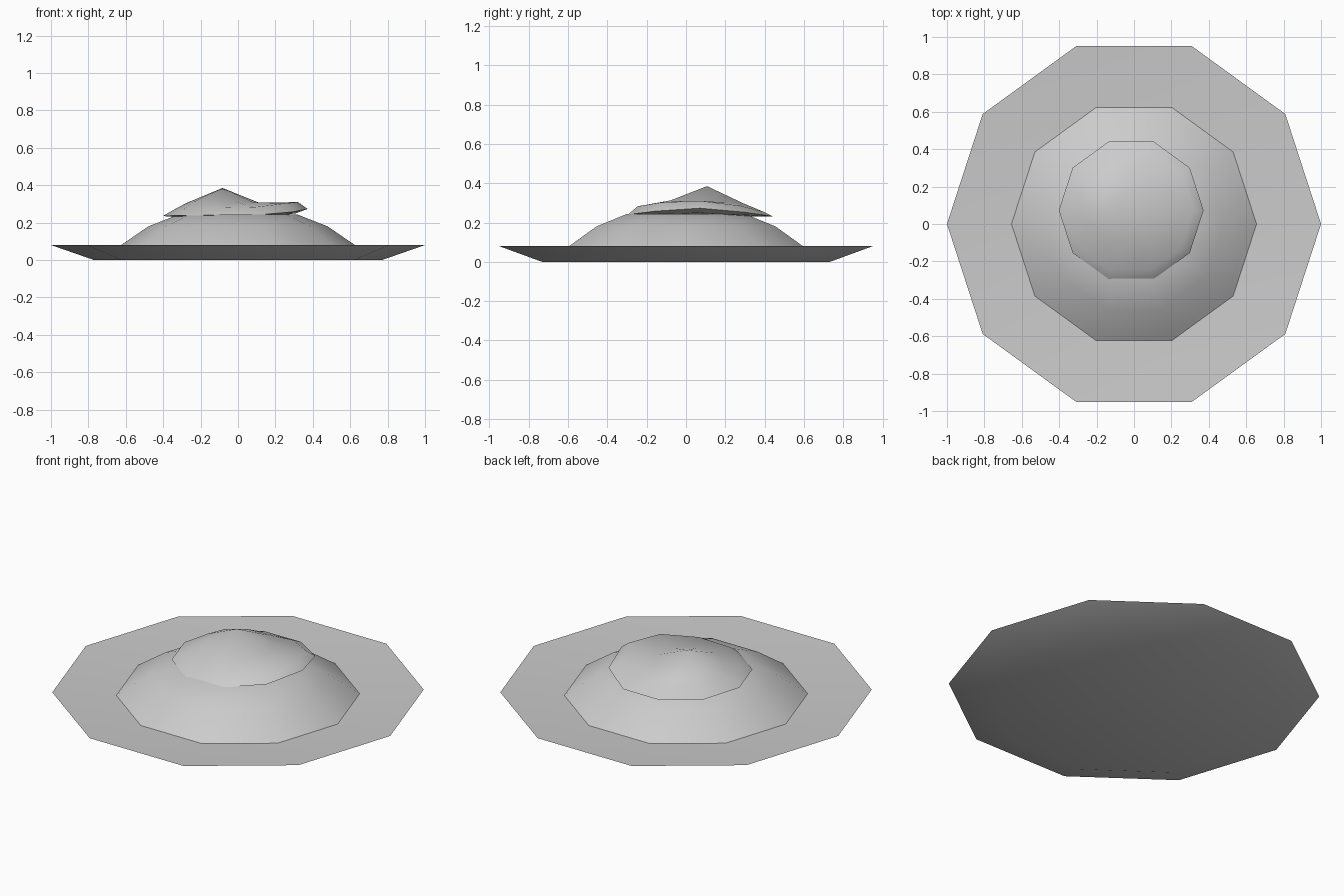
import bpy
import bmesh
from math import cos, sin, tau, radians

SIDES = 10

cube = bpy.data.objects.get("Cube")
if cube:
    bpy.data.objects.remove(cube, do_unlink=True)

grey = bpy.data.materials.new("plain_grey")
grey.use_nodes = True
colour = (0.6, 0.6, 0.6, 1)
grey.diffuse_color = colour
grey.node_tree.nodes["Principled BSDF"].inputs["Base Color"].default_value = colour


def ring(bm, radius, height, centre=(0, 0)):
    """One ten-sided loop; height may be a number or a function of angle."""
    verts = []
    for i in range(SIDES):
        a = tau * i / SIDES
        z = height(a) if callable(height) else height
        verts.append(bm.verts.new((centre[0] + radius * cos(a),
                                   centre[1] + radius * sin(a), z)))
    return verts


def loft(name, rings, bottom, top):
    """Skin the rings from bottom to top, closing each end at a point."""
    bm = bmesh.new()
    loops = [ring(bm, *r) for r in rings]
    low, high = bm.verts.new(bottom), bm.verts.new(top)
    for i in range(SIDES):
        j = (i + 1) % SIDES
        bm.faces.new((low, loops[0][j], loops[0][i]))
        bm.faces.new((high, loops[-1][i], loops[-1][j]))
        for a, b in zip(loops, loops[1:]):
            bm.faces.new((a[i], a[j], b[j], b[i]))
    bmesh.ops.recalc_face_normals(bm, faces=bm.faces)
    mesh = bpy.data.meshes.new(name)
    bm.to_mesh(mesh)
    bm.free()
    mesh.materials.append(grey)
    obj = bpy.data.objects.new(name, mesh)
    bpy.context.collection.objects.link(obj)
    bpy.ops.object.select_all(action='DESELECT')
    obj.select_set(True)
    bpy.context.view_layer.objects.active = obj
    bpy.ops.object.shade_smooth_by_angle(angle=radians(42))
    return obj


def lift(a, power):
    """Upward curl of the cap towards its left side."""
    return max(0, cos(a)) ** power


# Shallow dished plate
loft("plate", [(0.77, 0), (1.0, 0.08), (0.6, 0.055)],
     (0, 0, 0), (0, 0, 0.05))

# Broad low mound resting in the dish
loft("lower_mound", [(0.66, 0.055), (0.622, 0.082), (0.479, 0.18), (0.318, 0.243)],
     (0, 0, 0.055), (0, 0, 0.248))

# Smaller lopsided cap, its edge curled up on one side
off = (-0.015, 0.073)
loft("upper_cap",
     [(0.2, 0.235, off),
      (0.325, lambda a: 0.23 + 0.02 * lift(a, 3), off),
      (0.387, lambda a: 0.235 - 0.005 * sin(a) + 0.038 * lift(a, 3), off),
      (0.335, lambda a: 0.265 - 0.014 * sin(a) + 0.045 * lift(a, 2), off),
      (0.195, lambda a: 0.305 - 0.008 * sin(a), (-0.08, 0.107))],
     (*off, 0.235), (-0.083, 0.107, 0.385))
